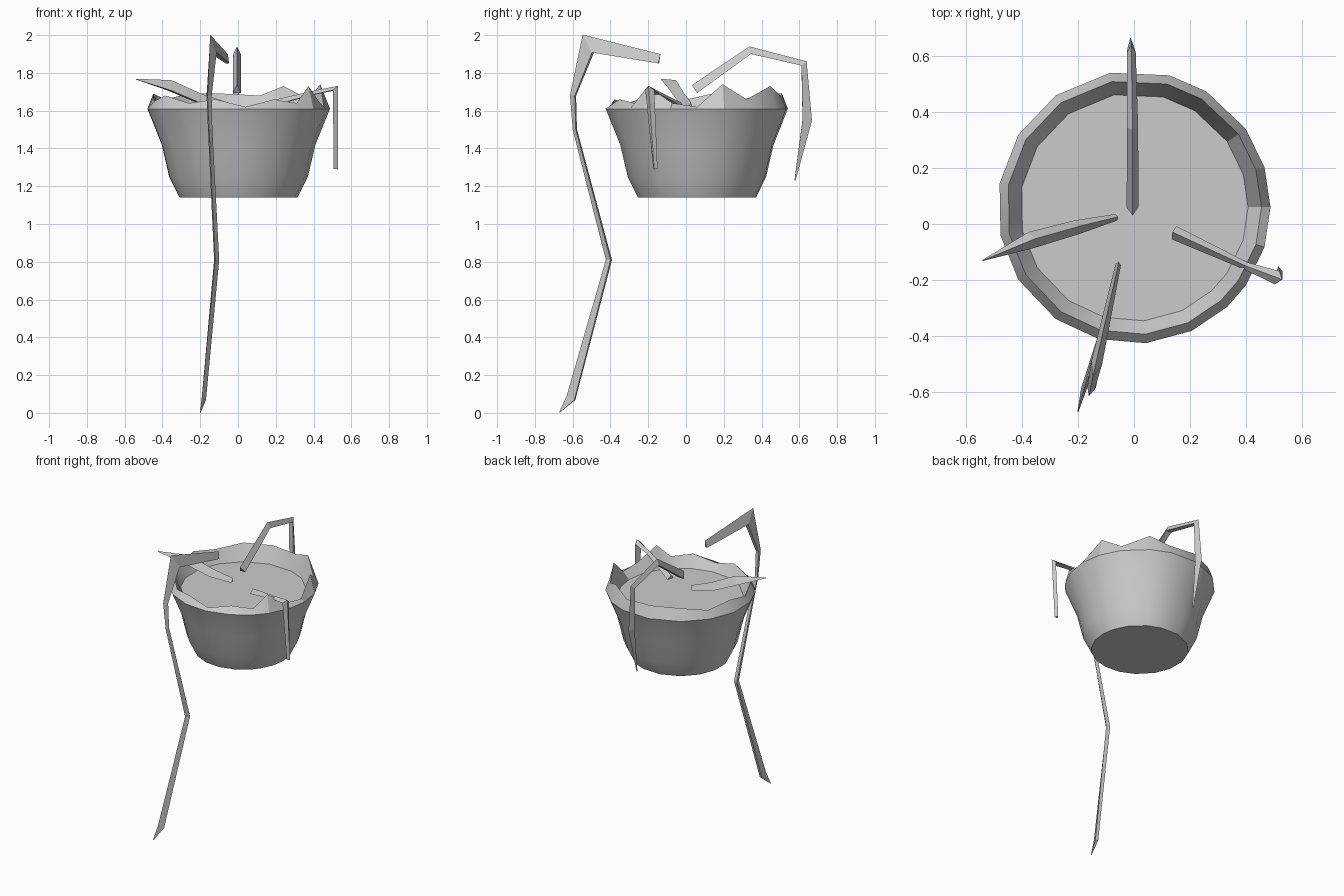
import bpy, bmesh, math
from mathutils import Vector

if "Cube" in bpy.data.objects:
    bpy.data.objects.remove(bpy.data.objects["Cube"])

CY = 0.06  # pot centre in y


def finish(name, bm, smooth=None):
    bmesh.ops.recalc_face_normals(bm, faces=bm.faces)
    me = bpy.data.meshes.new(name)
    bm.to_mesh(me)
    bm.free()
    ob = bpy.data.objects.new(name, me)
    bpy.context.collection.objects.link(ob)
    if smooth:
        bpy.ops.object.select_all(action='DESELECT')
        ob.select_set(True)
        bpy.context.view_layer.objects.active = ob
        bpy.ops.object.shade_smooth_by_angle(angle=math.radians(smooth))
    return ob


def bridge(bm, a, b):
    n = len(a)
    for i in range(n):
        j = (i + 1) % n
        bm.faces.new((a[i], a[j], b[j], b[i]))


# Pot: turned profile with a jagged crest
crest = [(0, 1.62), (17, 1.74), (35, 1.66), (58, 1.73), (75, 1.68), (100, 1.69),
         (125, 1.69), (148, 1.66), (170, 1.69), (192, 1.65), (212, 1.68), (235, 1.64),
         (255, 1.66), (275, 1.62), (295, 1.66), (313, 1.64), (325, 1.73), (343, 1.64)]


def ring(bm, r, z=None):
    return [bm.verts.new((r * math.cos(math.radians(a)),
                          CY + r * math.sin(math.radians(a)),
                          cz if z is None else z)) for a, cz in crest]


bm = bmesh.new()
rings = [ring(bm, r, z) for r, z in
         ((0.315, 1.14), (0.37, 1.25), (0.41, 1.42), (0.487, 1.61),
          (0.455, None), (0.405, 1.57))]
for a, b in zip(rings, rings[1:]):
    bridge(bm, a, b)
bm.faces.new(rings[0])
finish("pot", bm, 28)

# Soil disc
bm = bmesh.new()
bm.faces.new(ring(bm, 0.407, 1.575))
finish("soil", bm)


# Stems: triangular section swept along a bent path of (x, y, z, half width, thickness)
def stem(name, pts):
    pos = [Vector(p[:3]) for p in pts]
    out = pos[-1] - pos[0]
    out.z = 0
    side = Vector((0, 0, 1)).cross(out.normalized())
    dirs = [(b - a).normalized() for a, b in zip(pos, pos[1:])]
    bm = bmesh.new()
    prev = first = None
    for i, p in enumerate(pos):
        t = (dirs[max(i - 1, 0)] + dirs[min(i, len(dirs) - 1)]).normalized()
        n = t.cross(side).normalized()
        w, h = pts[i][3:]
        cur = [bm.verts.new(p + v) for v in
               (side * w - n * h / 2, -side * w - n * h / 2, n * h / 2)]
        if prev:
            bridge(bm, prev, cur)
        else:
            first = cur
        prev = cur
    bm.faces.new(first)
    bm.faces.new(prev)
    finish(name, bm)


stem("front_long_stem", [
    (-.055, -.14, 1.875, .01, .05), (-.14, -.52, 1.955, .02, .11),
    (-.157, -.60, 1.68, .014, .03), (-.15, -.59, 1.5, .012, .02),
    (-.117, -.41, .81, .014, .03), (-.185, -.61, .08, .01, .05),
    (-.2, -.67, .003, .002, .004)])
stem("back_stem", [
    (-.005, .045, 1.715, .021, .05), (-.005, .34, 1.92, .02, .04),
    (-.01, .625, 1.85, .016, .035), (-.012, .642, 1.55, .014, .05),
    (-.015, .577, 1.23, .003, .006)])
stem("left_leaf", [
    (-.06, .025, 1.63, .012, .03), (-.20, -.01, 1.665, .026, .05),
    (-.36, -.055, 1.735, .03, .055), (-.54, -.13, 1.767, .002, .004)])
stem("right_stem", [
    (.14, -.03, 1.63, .025, .03), (.40, -.15, 1.695, .014, .02),
    (.52, -.195, 1.72, .025, .03), (.52, -.165, 1.29, .012, .02)])
